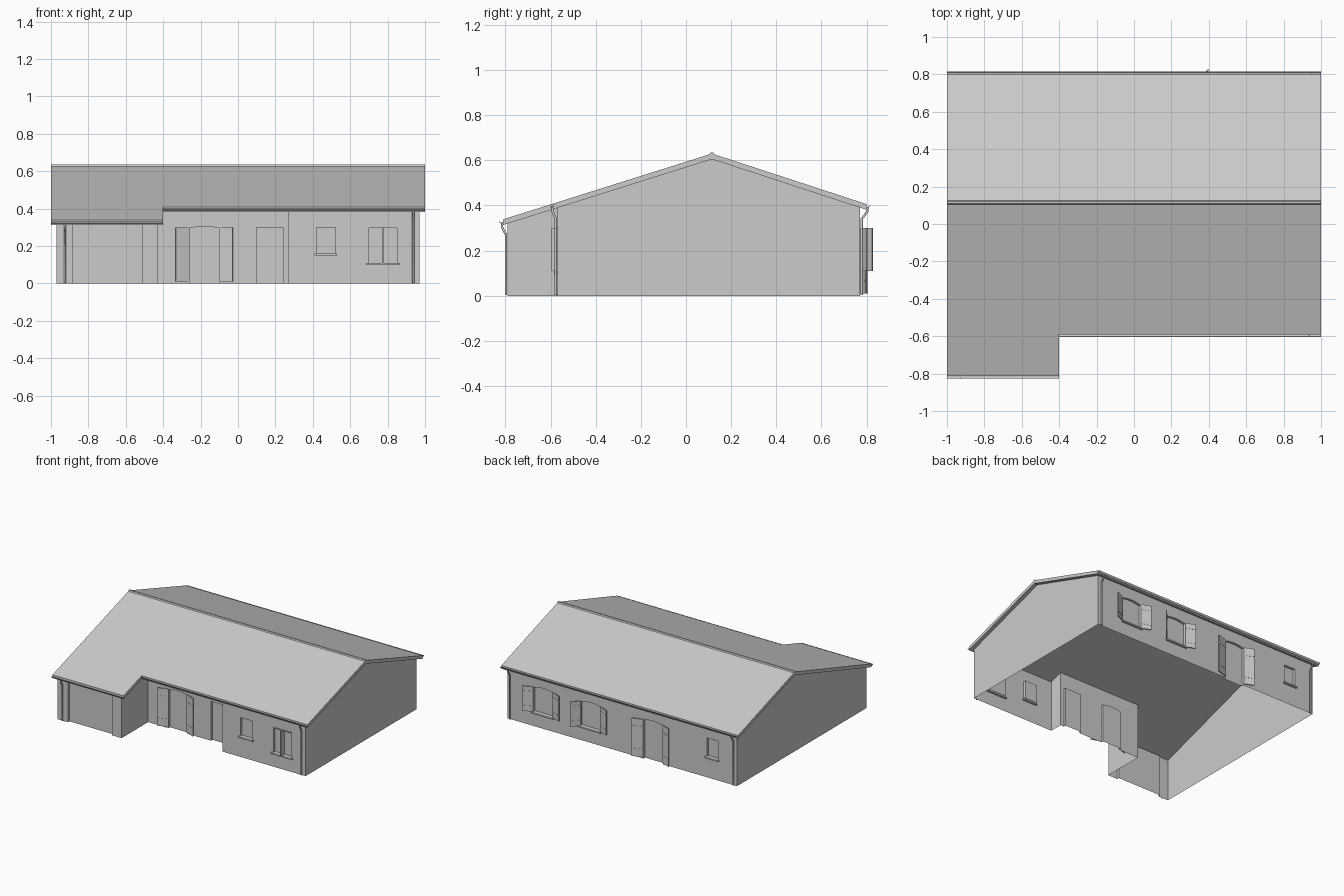
import bpy, math
from mathutils import Vector

if "Cube" in bpy.data.objects:
    bpy.data.objects.remove(bpy.data.objects["Cube"])


def mesh(name, verts, faces):
    me = bpy.data.meshes.new(name)
    me.from_pydata(verts, [], faces)
    me.update()
    ob = bpy.data.objects.new(name, me)
    bpy.context.collection.objects.link(ob)
    return ob


def extrude_x(name, profile, x0, x1):
    """Closed solid: (y, z) profile, counter-clockwise seen from +x."""
    n = len(profile)
    v = [(x, y, z) for x in (x0, x1) for y, z in profile]
    f = [tuple(range(n))[::-1], tuple(range(n, 2 * n))]
    f += [(i, (i + 1) % n, n + (i + 1) % n, n + i) for i in range(n)]
    return mesh(name, v, f)


def box(name, x0, x1, y0, y1, z0, z1):
    return extrude_x(name, [(y0, z0), (y1, z0), (y1, z1), (y0, z1)], x0, x1)


def wall(name, x0, x1, y, h, out, openings, d=0.018):
    """Wall sheet with recessed openings (xa, xb, za, zb, arch rise)."""
    v, f = [], []
    yi = y - out * d

    def quad(*p, flip=False):
        i = len(v)
        v.extend(p)
        q = (i, i + 1, i + 2, i + 3)
        f.append(q[::-1] if flip != (out > 0) else q)

    def flat(xa, xb, za, zb, zc, zd, yy):
        quad((xa, yy, za), (xb, yy, zb), (xb, yy, zc), (xa, yy, zd))

    x = x0
    for xa, xb, za, zb, rise in sorted(openings):
        flat(x, xa, 0, 0, h, h, y)
        n = 6 if rise else 1
        top = lambda t: zb + rise * (1 - (2 * t - 1) ** 2)
        for i in range(n):
            a, b = i / n, (i + 1) / n
            p, q = xa + (xb - xa) * a, xa + (xb - xa) * b
            s, t = top(a), top(b)
            flat(p, q, s, t, h, h, y)
            flat(p, q, za, za, t, s, yi)
            quad((p, y, s), (q, y, t), (q, yi, t), (p, yi, s), flip=True)
        if za > 0:
            flat(xa, xb, 0, 0, za, za, y)
            quad((xa, y, za), (xb, y, za), (xb, yi, za), (xa, yi, za))
        for xx, fl in ((xa, False), (xb, True)):
            quad((xx, y, za), (xx, yi, za), (xx, yi, top(0)), (xx, y, top(0)), flip=fl)
        x = xb
    flat(x, x1, 0, 0, h, h, y)
    return mesh(name, v, f)


def shutter(name, hinge, tip, z0, z1):
    """Open panel from hinge to tip with two battens."""
    a, b = Vector(hinge), Vector(tip)
    u = (b - a).normalized()
    n = Vector((-u.y, u.x))
    L = (b - a).length
    v, f = [], []
    parts = [(0, L, .003, z0, z1)]
    parts += [(.004, L - .004, .0045, z, z + .01)
              for z in (z0 + (z1 - z0) * .18, z0 + (z1 - z0) * .78)]
    for s, e, t, za, zb in parts:
        i = len(v)
        for z in (za, zb):
            for k, w in ((s, -t), (e, -t), (e, t), (s, t)):
                p = a + u * k + n * w
                v.append((p.x, p.y, z))
        f.append((i + 3, i + 2, i + 1, i))
        f.append((i + 4, i + 5, i + 6, i + 7))
        f += [(i + j, i + (j + 1) % 4, i + 4 + (j + 1) % 4, i + 4 + j) for j in range(4)]
    return mesh(name, v, f)


def gutter(name, x0, x1, y, z, r=.012):
    """Half-round channel with a small wall thickness."""
    ang = [math.pi + math.pi * i / 6 for i in range(7)]
    prof = [(y + r * math.cos(a), z + r * math.sin(a)) for a in ang]
    prof += [(y + (r - .002) * math.cos(a), z + (r - .002) * math.sin(a)) for a in ang[::-1]]
    return extrude_x(name, prof, x0, x1)


def downpipe(name, x, yg, zg, yw):
    """Swan neck from gutter to wall, then straight to the ground."""
    cu = bpy.data.curves.new(name, 'CURVE')
    cu.dimensions = '3D'
    cu.bevel_depth = .006
    cu.bevel_resolution = 1
    cu.use_fill_caps = True
    sp = cu.splines.new('POLY')
    pts = [(yg, zg - .008), (yg, zg - .028), (yw, zg - .062), (yw, .003)]
    sp.points.add(len(pts) - 1)
    for p, (y, z) in zip(sp.points, pts):
        p.co = (x, y, z, 1)
    ob = bpy.data.objects.new(name, cu)
    bpy.context.collection.objects.link(ob)
    bpy.ops.object.select_all(action='DESELECT')
    ob.select_set(True)
    bpy.context.view_layer.objects.active = ob
    bpy.ops.object.convert(target='MESH')


# Roof slabs
RY, RZ, T = .115, .63, .025
SF, SB = .315, .327
zf = lambda y: RZ - SF * (RY - y)
zb = lambda y: RZ - SB * (y - RY)
extrude_x("main_roof", [(-.59, zf(-.59) - T), (RY, RZ - T), (.80, zb(.80) - T),
                        (.80, zb(.80)), (RY, RZ), (-.59, zf(-.59))], -1, 1)
extrude_x("garage_roof", [(-.81, zf(-.81) - T), (-.59, zf(-.59) - T),
                          (-.59, zf(-.59)), (-.81, zf(-.81))], -1, -.4)
extrude_x("ridge_cap", [(RY - .012, RZ - .006), (RY + .012, RZ - .006),
                        (RY + .006, RZ + .005), (RY - .006, RZ + .005)], -1, 1)

# Front and back walls with openings
wall("garage_front", -.97, -.43, -.79, zf(-.79) - T, -1, [(-.885, -.51, 0, .315, 0)])
wall("porch_wall", -.43, .27, -.47, zf(-.47) - T, -1,
     [(-.26, -.10, 0, .295, .01), (.10, .24, 0, .30, 0)])
wall("front_wall", .27, .97, -.57, zf(-.57) - T, -1,
     [(.42, .52, .16, .30, 0), (.70, .85, .11, .30, 0)])
wall("back_wall", -.97, .97, .77, zb(.77) - T, 1,
     [(-.81, -.715, .16, .30, 0), (-.345, -.18, 0, .295, .012),
      (.185, .35, .11, .295, .012), (.585, .75, .11, .295, .012)])

# Gable ends and side returns
for name, x, yf in (("right_gable", .97, -.57), ("left_gable", -.97, -.79)):
    pts = [(yf, 0), (.77, 0), (.77, zb(.77) - T), (RY, RZ - T), (yf, zf(yf) - T)]
    idx = range(5) if x > 0 else range(4, -1, -1)
    mesh(name, [(x, y, z) for y, z in pts], [tuple(idx)])
for name, x, y0, fl in (("garage_side", -.43, -.79, 1), ("porch_return", .27, -.57, -1)):
    mesh(name, [(x, y0, 0), (x, -.47, 0), (x, -.47, zf(-.47) - T), (x, y0, zf(y0) - T)],
         [(0, 1, 2, 3)[::fl]])

# Open shutters: (hinge, tip, bottom)
W, P = .772, -.472
for name, a, b, z0 in (
        ("back_shutter_a", (.75, W), (.82, W + .03), .11),
        ("back_shutter_b", (.585, W), (.512, W + .028), .11),
        ("back_shutter_c", (.35, W), (.40, W + .055), .11),
        ("back_shutter_d", (.185, W), (.112, W + .028), .11),
        ("back_door_shutter_a", (-.18, W), (-.10, W + .025), .01),
        ("back_door_shutter_b", (-.345, W), (-.415, W + .03), .01),
        ("porch_shutter_a", (-.26, P), (-.333, P - .025), .01),
        ("porch_shutter_b", (-.10, P), (-.028, P - .028), .01)):
    shutter(name, a, b, z0, .30)

# Folded shutters of the front window
box("front_window_shutter", .77, .779, -.595, -.552, .11, .30)
box("front_window_lintel", .70, .85, -.577, -.565, .297, .303)

# Window sills
for name, xa, xb, z in (("front_sill_small", .41, .53, .155), ("front_sill_large", .685, .865, .105)):
    box(name, xa, xb, -.585, -.555, z - .006, z + .005)
for name, xa, xb, z in (("back_sill_small", -.82, -.705, .155),
                        ("back_sill_a", .575, .76, .105), ("back_sill_b", .175, .36, .105)):
    box(name, xa, xb, .755, .785, z - .006, z + .005)

# Gutters and downpipes
gutter("garage_gutter", -1, -.4, -.815, .332)
gutter("front_gutter", -.4, 1, -.592, .403)
gutter("back_gutter", -1, 1, .803, .402)
downpipe("garage_downpipe", -.925, -.815, .332, -.797)
downpipe("front_downpipe", .937, -.592, .403, -.577)
for name, x in (("back_downpipe_right", .945), ("back_downpipe_left", -.945)):
    downpipe(name, x, .803, .402, .778)
